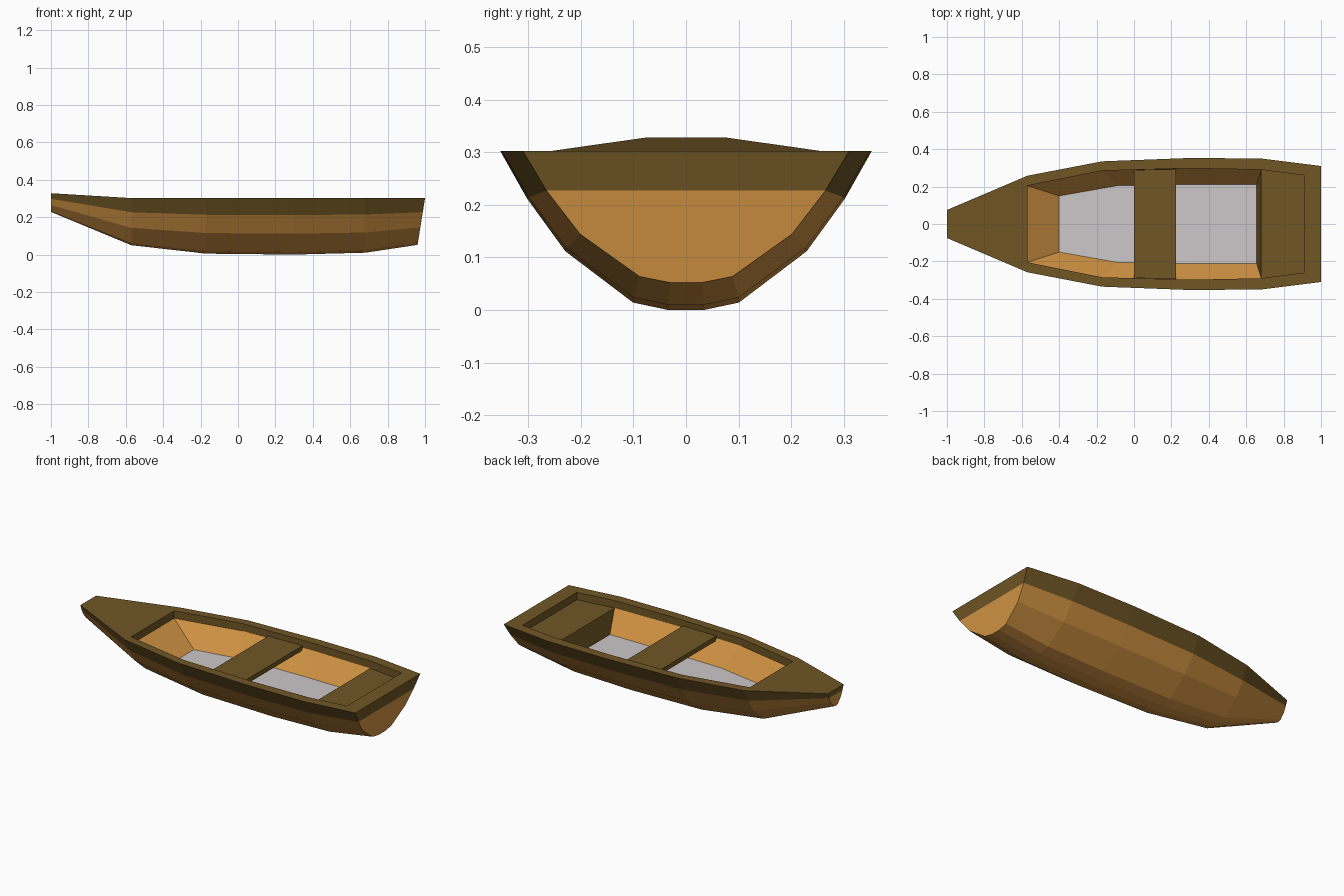
import bpy, bmesh

cube = bpy.data.objects.get("Cube")
if cube:
    bpy.data.objects.remove(cube, do_unlink=True)


def material(name, color):
    m = bpy.data.materials.new(name)
    m.use_nodes = True
    m.diffuse_color = color
    m.node_tree.nodes["Principled BSDF"].inputs["Base Color"].default_value = color
    return m


DARK, TAN, GREY = range(3)
mats = [material("dark wood", (0.16, 0.092, 0.018, 1)),
        material("tan planks", (0.66, 0.30, 0.057, 1)),
        material("grey floor", (0.61, 0.58, 0.595, 1))]


def make_object(name, bm):
    bmesh.ops.recalc_face_normals(bm, faces=bm.faces)
    mesh = bpy.data.meshes.new(name)
    bm.to_mesh(mesh)
    bm.free()
    for m in mats:
        mesh.materials.append(m)
    ob = bpy.data.objects.new(name, mesh)
    bpy.context.collection.objects.link(ob)
    return ob


# Hull stations: x, half width, gunwale height, keel height, keel set forward
stations = [(-1.0, 0.075, 0.328, 0.228, 0), (-0.57, 0.258, 0.302, 0.05, 0),
            (-0.17, 0.335, 0.302, 0.005, 0), (0.30, 0.353, 0.302, 0, 0),
            (0.68, 0.350, 0.302, 0.01, 0), (1.0, 0.310, 0.302, 0.052, 0.04)]
# Section from gunwale to keel: share of half width, share of depth
section = [(1, 0), (0.855, 0.30), (0.65, 0.63), (0.285, 0.953), (0.095, 1)]

bm = bmesh.new()


def face(mat, *verts):
    bm.faces.new(verts).material_index = mat


def loft(rows, mat_of):
    """Join successive rows of vertices with quads."""
    for a, b in zip(rows, rows[1:]):
        for j in range(len(a) - 1):
            face(mat_of(j), a[j], b[j], b[j + 1], a[j + 1])


# Outer planking, with a dark top strake on both sides
rings = []
for x, w, top, keel, rake in stations:
    half = [(x - rake * d, w * f, top + (keel - top) * d) for f, d in section]
    full = half + [(px, -py, pz) for px, py, pz in reversed(half)]
    rings.append([bm.verts.new(p) for p in full])
loft(rings, lambda j: DARK if j in (0, 8) else TAN)

# Bow and stern end plates
for r in (rings[0], rings[-1]):
    face(DARK, r[0], r[1], r[-2], r[-1])
    face(TAN, *r[1:-1])

# Cockpit opening: rim x, rim half width, floor x, floor half width
well = [(-0.57, 0.205, -0.40, 0.15), (-0.17, 0.285, -0.09, 0.205),
        (0.30, 0.298, 0.30, 0.212), (0.68, 0.29, 0.655, 0.21),
        (0.91, 0.26, None, None)]
RIM, LEDGE, FLOOR = 0.302, 0.257, 0.134


def pairs(points, z):
    return [[bm.verts.new((x, s * w, z)) for s in (1, -1)] for x, w in points]


rim = pairs([p[:2] for p in well], RIM)
ledge = pairs([p[:2] for p in well], LEDGE)
floor = pairs([p[2:] for p in well[:-1]], FLOOR)

for side, edge in ((0, 0), (1, -1)):
    gunwale = [r[edge] for r in rings[1:]]
    loft([gunwale, [p[side] for p in rim], [p[side] for p in ledge]], lambda j: DARK)
    loft([[p[side] for p in ledge[:-1]], [p[side] for p in floor]], lambda j: TAN)

# Foredeck, aft deck and the band across both ends of the cockpit
face(DARK, rings[0][0], rings[0][-1], rings[1][-1], rings[1][0])
face(DARK, rings[1][0], rings[1][-1], rim[0][1], rim[0][0])
face(DARK, rings[-1][0], rings[-1][-1], rim[-1][1], rim[-1][0])
for i in (0, -1):
    face(DARK, rim[i][0], rim[i][1], ledge[i][1], ledge[i][0])

# Sloped front wall, floor, stern bench top and bench front
face(TAN, ledge[0][0], ledge[0][1], floor[0][1], floor[0][0])
loft(floor, lambda j: GREY)
face(DARK, ledge[-2][0], ledge[-2][1], ledge[-1][1], ledge[-1][0])
face(DARK, ledge[-2][0], ledge[-2][1], floor[-1][1], floor[-1][0])
make_object("hull", bm)

# Middle seat board
bm = bmesh.new()
bmesh.ops.create_cube(bm, size=1)
for v in bm.verts:
    v.co.y *= 0.578 if v.co.x < 0 else 0.586
    v.co.x = 0.1125 + v.co.x * 0.225
    v.co.z = 0.256 + v.co.z * 0.028
make_object("middle_seat", bm)
